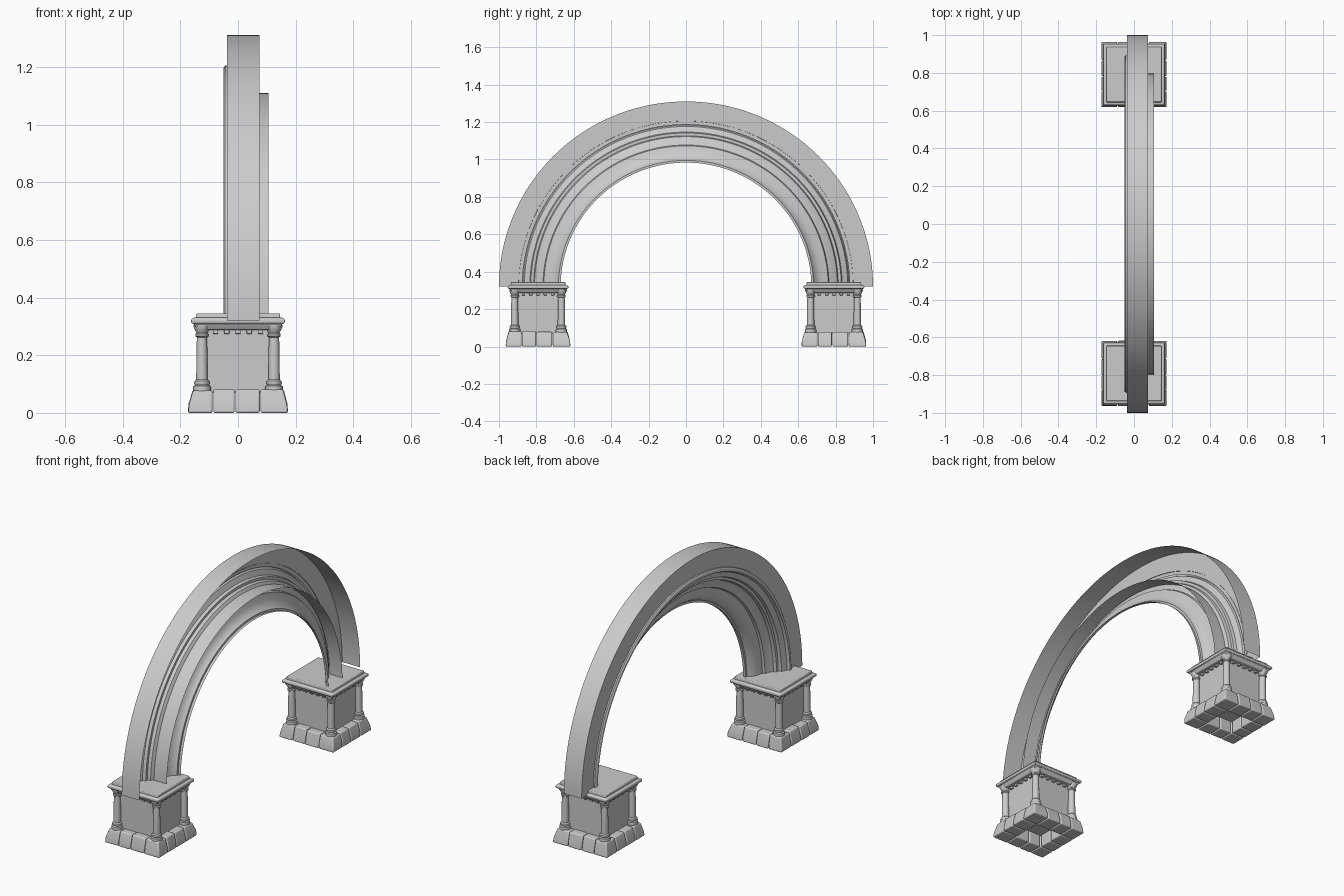
import bpy, bmesh, random
from math import pi, cos, sin

if "Cube" in bpy.data.objects:
    bpy.data.objects.remove(bpy.data.objects["Cube"])
random.seed(4)

SPRING = 0.32      # height where the arch starts
SQUASH = 0.99


def finish(name, bm, bevel=0.0, segments=2, angle=35):
    bmesh.ops.recalc_face_normals(bm, faces=bm.faces)
    me = bpy.data.meshes.new(name)
    bm.to_mesh(me)
    bm.free()
    ob = bpy.data.objects.new(name, me)
    bpy.context.collection.objects.link(ob)
    if bevel:
        m = ob.modifiers.new("soft_edges", 'BEVEL')
        m.width, m.segments, m.limit_method = bevel, segments, 'ANGLE'
    bpy.ops.object.select_all(action='DESELECT')
    ob.select_set(True)
    bpy.context.view_layer.objects.active = ob
    bpy.ops.object.shade_smooth_by_angle(angle=angle * pi / 180)
    return ob


def loft(bm, rings, closed=True):
    """Join equal-length rings of points; closed rings also get end caps."""
    vs = [[bm.verts.new(p) for p in ring] for ring in rings]
    n = len(vs[0])
    for a, b in zip(vs, vs[1:]):
        for i in range(n if closed else n - 1):
            j = (i + 1) % n
            bm.faces.new((a[i], a[j], b[j], b[i]))
    if closed:
        bm.faces.new(vs[0])
        bm.faces.new(vs[-1])


def square(cx, cy, h, z):
    return [(cx - h, cy - h, z), (cx + h, cy - h, z),
            (cx + h, cy + h, z), (cx - h, cy + h, z)]


def box(bm, x0, x1, y0, y1, z0, z1):
    loft(bm, [[(x0, y0, z), (x1, y0, z), (x1, y1, z), (x0, y1, z)]
              for z in (z0, z1)])


def arch(name, profile, angle=35):
    """Sweep an open (x, radius) profile round a half circle."""
    bm = bmesh.new()
    steps = 96
    loft(bm, [[(x, r * cos(pi * k / steps), SPRING + SQUASH * r * sin(pi * k / steps))
               for x, r in profile] for k in range(steps + 1)], closed=False)
    return finish(name, bm, angle=angle)


# Arch: an open-backed shell of outer band, stepped soffit and inner shelf
arch("outer_band", [(-.038, .875), (-.038, 1), (.075, 1)])
arch("arch_moulding", [
    (-.035, .895), (-.045, .893), (-.05, .885), (-.05, .872), (-.035, .865),
    (-.022, .835), (-.005, .83), (-.005, .815), (.012, .81), (.025, .79),
    (.034, .765), (.047, .76), (.055, .72), (.07, .695), (.085, .685),
    (.09, .682), (.09, .67), (.105, .67)], 30)
arch("inner_shelf", [(.025, .797), (.105, .797)])

COLUMN = [(.030, .075), (.031, .083), (.030, .093), (.024, .097), (.027, .103),
          (.026, .110), (.020, .116), (.0195, .16), (.018, .25), (.0175, .262),
          (.023, .266), (.023, .273), (.019, .277), (.024, .287), (.029, .297),
          (.029, .305)]


def plinth_blocks(cy):
    # Ring of flared stones, open in the middle
    bm = bmesh.new()
    cuts = [-.175, -.087, -.01, .077, .175]
    g, top_h = .0015, .157
    for i in range(4):
        for j in range(4):
            if i in (1, 2) and j in (1, 2):
                continue
            x0, x1 = cuts[i] + g, cuts[i + 1] - g
            y0, y1 = cuts[j] + g, cuts[j + 1] - g
            top = .079 + random.uniform(-.003, .003)
            rings = []
            for z, lim in ((0, .174), (.03, .170), (top, top_h)):
                lim += random.uniform(-.002, .002)
                c = lambda v: max(-lim, min(lim, v))
                rings.append([(c(x), cy + c(y), z) for x, y in
                              ((x0, y0), (x1, y0), (x1, y1), (x0, y1))])
            loft(bm, rings)
    finish("plinth_stones", bm, .006, 3)


def pedestal(cy):
    plinth_blocks(cy)

    # Square body
    bm = bmesh.new()
    box(bm, -.117, .117, cy - .117, cy + .117, .07, .30)
    finish("pedestal_body", bm, .004)

    # Corner columns
    bm = bmesh.new()
    for sx in (-1, 1):
        for sy in (-1, 1):
            loft(bm, [[(sx * .125 + r * cos(2 * pi * k / 20),
                        cy + sy * .125 + r * sin(2 * pi * k / 20), z)
                       for k in range(20)] for r, z in COLUMN])
    finish("corner_columns", bm)

    # Dentils under the cornice
    bm = bmesh.new()
    for k in range(5):
        t = -.078 + k * .039
        for s in (-1, 1):
            a, b = sorted((s * .11, s * .128))
            box(bm, t - .009, t + .009, cy + a, cy + b, .274, .295)
            box(bm, a, b, cy + t - .009, cy + t + .009, .274, .295)
    finish("dentils", bm, .002)

    # Cornice and raised cap
    bm = bmesh.new()
    loft(bm, [square(0, cy, h, z) for h, z in
              ((.130, .287), (.142, .289), (.148, .298), (.153, .308), (.161, .311),
               (.163, .318), (.161, .326), (.155, .330))])
    finish("cornice", bm, .002)
    bm = bmesh.new()
    loft(bm, [square(0, cy, h, z) for h, z in ((.147, .325), (.145, .345))])
    finish("cap_slab", bm, .004)


for side in (-1, 1):
    pedestal(side * .791)
